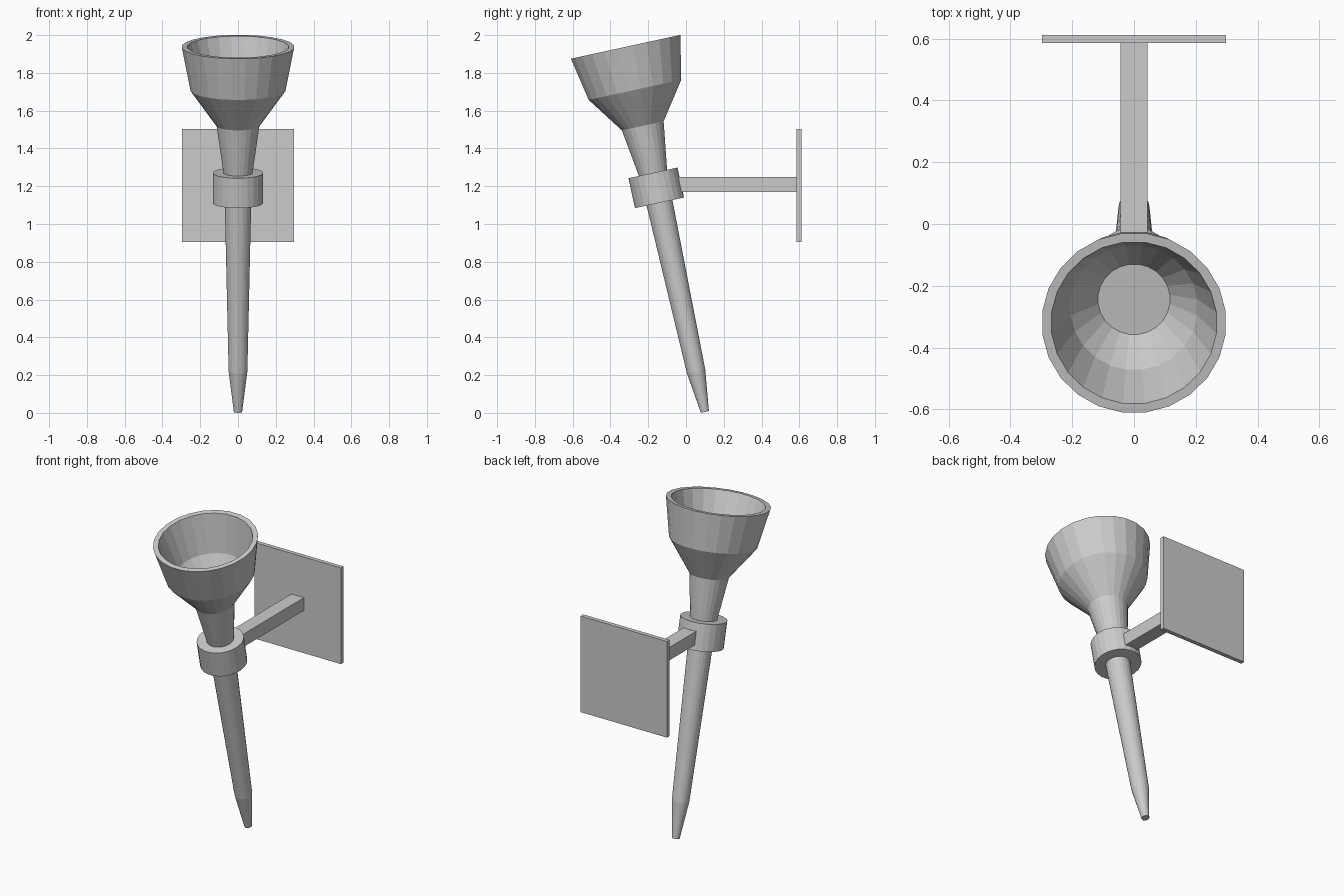
import bpy, bmesh
from math import sin, cos, pi, radians
from mathutils import Matrix

if "Cube" in bpy.data.objects:
    bpy.data.objects.remove(bpy.data.objects["Cube"])

SIDES = 24
# The torch leans forward: its own axis starts at the tip, tilted about x
LEAN = Matrix.Translation((0, 0.10, 0.005)) @ Matrix.Rotation(radians(12.25), 4, 'X')


def make_object(name, bm):
    bmesh.ops.recalc_face_normals(bm, faces=bm.faces)
    mesh = bpy.data.meshes.new(name)
    bm.to_mesh(mesh)
    bm.free()
    obj = bpy.data.objects.new(name, mesh)
    bpy.context.collection.objects.link(obj)
    return obj


def lathe(name, profile, closed=False):
    """Spin (radius, height) points around the leaning axis; cap or close the ends."""
    bm = bmesh.new()
    rings = [[bm.verts.new((r * cos((i + 0.5) * 2 * pi / SIDES),
                            r * sin((i + 0.5) * 2 * pi / SIDES), h))
              for i in range(SIDES)] for r, h in profile]
    pairs = list(zip(rings, rings[1:]))
    if closed:
        pairs.append((rings[-1], rings[0]))
    else:
        bm.faces.new(rings[0])
        bm.faces.new(rings[-1])
    for a, b in pairs:
        for i in range(SIDES):
            j = (i + 1) % SIDES
            bm.faces.new((a[i], a[j], b[j], b[i]))
    bm.transform(LEAN)
    return make_object(name, bm)


def box(name, low, high):
    bm = bmesh.new()
    bmesh.ops.create_cube(bm, size=1)
    for v in bm.verts:
        v.co = [(a + b) / 2 + c * (b - a) for a, b, c in zip(low, high, v.co)]
    return make_object(name, bm)


# Tapered handle, flared neck and hollow bowl in one turned profile
lathe("torch_body", [
    (0.022, 0.0), (0.050, 0.22), (0.072, 1.20), (0.075, 1.28),
    (0.114, 1.55), (0.253, 1.745), (0.299, 1.978),
    (0.269, 1.978), (0.207, 1.745), (0.117, 1.62)])

# Collar gripping the handle
lathe("collar", [(0.06, 1.133), (0.134, 1.133), (0.134, 1.295), (0.06, 1.295)], closed=True)

# Wall bracket
box("bracket_arm", (-0.043, -0.10, 1.17), (0.043, 0.587, 1.25))
box("wall_plate", (-0.297, 0.586, 0.905), (0.297, 0.612, 1.503))
